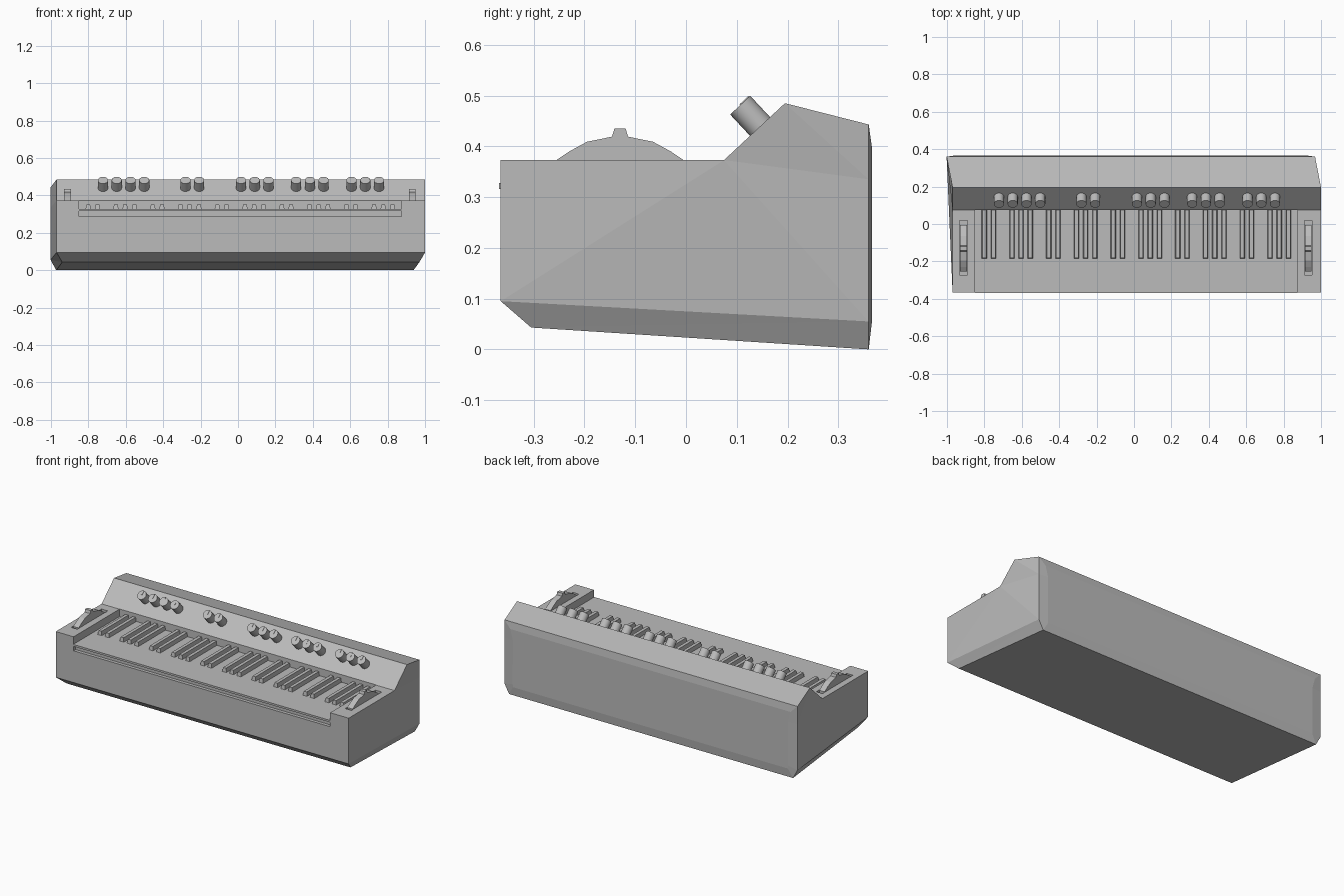
import bpy, bmesh, math
from mathutils import Vector

default = bpy.data.objects.get("Cube")
if default:
    bpy.data.objects.remove(default, do_unlink=True)

# Single material
grey = bpy.data.materials.new("plain_grey")
grey.use_nodes = True
GREY = (0.5, 0.5, 0.5, 1)
grey.diffuse_color = GREY
grey.node_tree.nodes["Principled BSDF"].inputs["Base Color"].default_value = GREY


def finish(name, bm):
    bmesh.ops.recalc_face_normals(bm, faces=bm.faces)
    mesh = bpy.data.meshes.new(name)
    bm.to_mesh(mesh)
    bm.free()
    mesh.materials.append(grey)
    obj = bpy.data.objects.new(name, mesh)
    bpy.context.scene.collection.objects.link(obj)
    return obj


def box(name, lo, hi, top_taper=0):
    """Box between two corners, its top face optionally narrowed."""
    lo, hi = Vector(lo), Vector(hi)
    mid, size = (lo + hi) / 2, hi - lo
    bm = bmesh.new()
    bmesh.ops.create_cube(bm, size=1)
    for v in bm.verts:
        on_top = v.co.z > 0
        v.co = mid + v.co * size
        if on_top and top_taper:
            v.co.x += math.copysign(top_taper, mid.x - v.co.x)
            if v.co.y < mid.y:
                v.co.y += top_taper
    return finish(name, bm)


def extrude_x(name, profile, x0, x1):
    """Prism with a (y, z) profile."""
    bm = bmesh.new()
    face = bm.faces.new([bm.verts.new((x0, y, z)) for y, z in profile])
    ext = bmesh.ops.extrude_face_region(bm, geom=[face])["geom"]
    for v in ext:
        if isinstance(v, bmesh.types.BMVert):
            v.co.x = x1
    return finish(name, bm)


# Case: skewed ends, chamfered underside, raised control panel
FRONT, BACK = -0.365, 0.36
KEYS_LEFT, KEYS_RIGHT = -0.85, 0.875
profile = [(FRONT, .373), (FRONT, .095), (-.305, .043), (BACK, 0), (BACK, .055),
           (BACK, .335), (BACK, .443), (.195, .485), (.075, .373)]
bm = bmesh.new()
ends = []
for x, side in ((-0.97, 1), (1.0, -1)):
    ring = []
    for i, (y, z) in enumerate(profile):
        px = x - (0.032 if y == BACK else 0) + (0.03 * side if i in (2, 3) else 0)
        ring.append(bm.verts.new((px, y, z)))
    ends.append(ring)
    for loop in ((1, 2, 3, 4), (0, 1, 4, 5, 8), (8, 5, 6, 7)):
        f = bm.faces.new([ring[i] for i in loop])
        bmesh.ops.triangulate(bm, faces=[f])
a, b = ends
for i in (0, 1, 2, 6, 7, 8):
    j = (i + 1) % len(profile)
    bm.faces.new((a[i], a[j], b[j], b[i]))
rear = bm.faces.new(a[3:7] + b[6:2:-1])
bmesh.ops.recalc_face_normals(bm, faces=bm.faces)
bmesh.ops.inset_region(bm, faces=[rear], thickness=0.06, depth=0.006)
case = finish("case", bm)

# Cut the key recess and the two wheel slots
WHEELS = {"left_wheel": -0.911, "right_wheel": 0.932}
cutters = [box("key_recess", (KEYS_LEFT, -0.5, .288), (KEYS_RIGHT, .076, .6))]
for x in WHEELS.values():
    cutters.append(box("wheel_slot", (x - .021, -.272, .32), (x + .021, .02, .42)))
for c in cutters:
    c.hide_render = True
    mod = case.modifiers.new("cut", "BOOLEAN")
    mod.operation = "DIFFERENCE"
    mod.solver = "EXACT"
    mod.object = c
bpy.context.view_layer.update()
graph = bpy.context.evaluated_depsgraph_get()
cut_mesh = bpy.data.meshes.new_from_object(case.evaluated_get(graph))
case.modifiers.clear()
case.data = cut_mesh
for c in cutters:
    bpy.data.objects.remove(c, do_unlink=True)

# Key bed, with the white keys overhanging a shadow gap
box("key_bed", (KEYS_LEFT, -.345, .286), (KEYS_RIGHT, .076, .317))
box("white_keys", (KEYS_LEFT, -.368, .316), (KEYS_RIGHT, .076, .328))

# Black keys in groups of two and three
pitch = (KEYS_RIGHT - KEYS_LEFT) / 35
for n in range(35):
    if n % 7 not in (2, 6):
        x = KEYS_LEFT + pitch * (n + 1)
        box("black_key", (x - .014, -.185, .327), (x + .014, .076, .352), .004)

# Performance wheels: domed with a thumb ridge
half = [(.125, .373), (.1, .39), (.065, .409), (.016, .419), (.011, .435)]
dome = [(-.13 - y, z) for y, z in half] + [(-.13 + y, z) for y, z in reversed(half)]
dome += [(-.005, .325), (-.255, .325)]
for name, x in WHEELS.items():
    extrude_x(name, dome, x - .018, x + .018)

# Knobs standing square to the sloped panel
axis = Vector((0, -.112, .12)).normalized()
turn = axis.to_track_quat("Z", "Y").to_matrix().to_4x4()
for start, count in ((-.722, 4), (-.281, 2), (.016, 3), (.311, 3), (.607, 3)):
    for k in range(count):
        bm = bmesh.new()
        bmesh.ops.create_cone(bm, cap_ends=True, segments=20,
                              radius1=.027, radius2=.027, depth=.066)
        for f in bm.faces:
            f.smooth = len(f.verts) == 4
        for e in bm.edges:
            e.smooth = all(f.smooth for f in e.link_faces)
        bmesh.ops.transform(bm, matrix=turn, verts=bm.verts)
        knob = finish("knob", bm)
        knob.location = Vector((start + k * .0735, .147, .438)) + axis * .026

        # Pointer mark on the cap
        mark = box("knob_pointer", (-.003, 0, .033), (.003, .024, .035))
        mark.data.transform(turn)
        mark.location = knob.location
